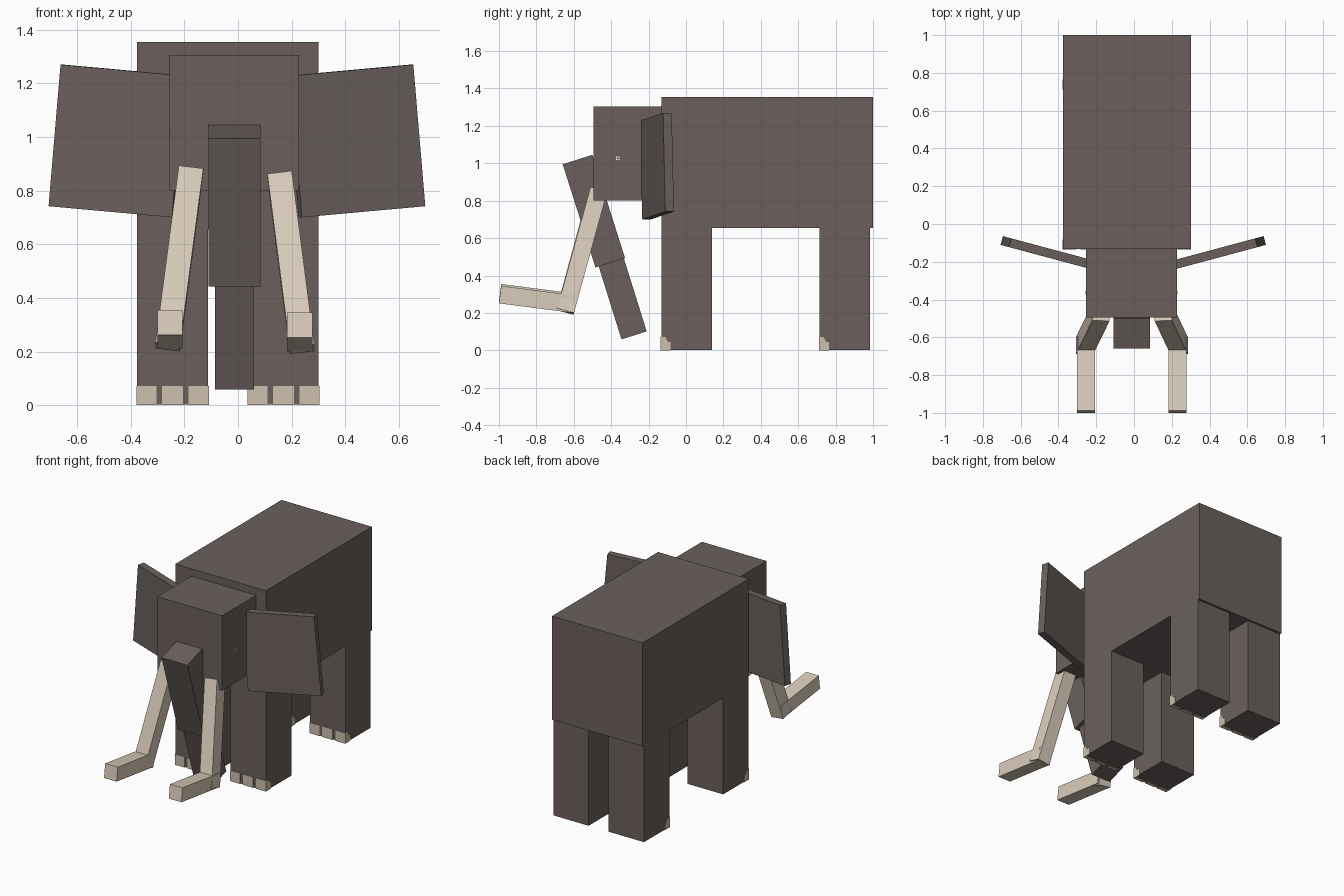
import bpy, bmesh, math
from mathutils import Matrix, Vector

if "Cube" in bpy.data.objects:
    bpy.data.objects.remove(bpy.data.objects["Cube"])


def material(name, rgb):
    m = bpy.data.materials.new(name)
    m.diffuse_color = (*rgb, 1)
    m.use_nodes = True
    m.node_tree.nodes["Principled BSDF"].inputs["Base Color"].default_value = m.diffuse_color
    return m


HIDE = material("grey hide", (0.145, 0.118, 0.110))
IVORY = material("ivory", (0.70, 0.61, 0.50))
NAIL = material("toenail", (0.61, 0.53, 0.42))
WHITE = material("eye white", (0.85, 0.83, 0.80))
PUPIL = material("pupil", (0.02, 0.02, 0.02))


def add_mesh(name, bm, mat):
    bmesh.ops.recalc_face_normals(bm, faces=bm.faces)
    me = bpy.data.meshes.new(name)
    bm.to_mesh(me)
    bm.free()
    me.materials.append(mat)
    ob = bpy.data.objects.new(name, me)
    bpy.context.collection.objects.link(ob)
    return ob


def box(name, lo, hi, mat=HIDE):
    """Box between two opposite corners."""
    lo, hi = Vector(lo), Vector(hi)
    bm = bmesh.new()
    bmesh.ops.create_cube(bm, size=1)
    bmesh.ops.scale(bm, vec=hi - lo, verts=bm.verts)
    bmesh.ops.translate(bm, vec=(lo + hi) / 2, verts=bm.verts)
    return add_mesh(name, bm, mat)


def beam(name, start, end, width, depth, mat=HIDE):
    """Square-ended bar running from start to end."""
    start, end = Vector(start), Vector(end)
    z = (end - start).normalized()
    y = z.cross(Vector((1, 0, 0))).normalized()
    x = y.cross(z)
    ob = box(name, (-width / 2, -depth / 2, 0), (width / 2, depth / 2, (end - start).length), mat)
    ob.matrix_world = Matrix.Translation(start) @ Matrix((x, y, z)).transposed().to_4x4()
    return ob


def side_plate(name, x0, x1, outline, mat):
    """Thin plate with a y-z outline, between x0 and x1."""
    bm = bmesh.new()
    face = bm.faces.new([bm.verts.new((x0, y, z)) for y, z in outline])
    new = bmesh.ops.extrude_face_region(bm, geom=[face])["geom"]
    bmesh.ops.translate(bm, vec=(x1 - x0, 0, 0),
                        verts=[v for v in new if isinstance(v, bmesh.types.BMVert)])
    return add_mesh(name, bm, mat)


# Body and head
box("body", (-0.376, -0.132, 0.655), (0.301, 1.0, 1.355))
box("head", (-0.255, -0.495, 0.80), (0.228, -0.12, 1.305))

# Legs with painted toenails on the front, sides and sole
T = 0.003
for row, y0, y1 in (("front", -0.132, 0.14), ("rear", 0.715, 0.985)):
    for side, x0, x1 in (("left", -0.376, -0.111), ("right", 0.038, 0.301)):
        tag = row + "_" + side
        box(tag + "_leg", (x0, y0, T), (x1, y1, 0.66))
        for i, (a, b) in enumerate(((0, 0.072), (0.093, 0.170), (0.191, x1 - x0))):
            box(f"{tag}_toenail_{i}", (x0 + a, y0 - T, 0), (x0 + b, y0 + T, 0.072), NAIL)
            box(f"{tag}_toe_tip_{i}", (x0 + a, y0, 0), (x0 + b, y0 + 0.022, 2 * T), NAIL)
        outline = [(y0 - T, 0), (y0 + 0.05, 0), (y0 + 0.05, 0.045), (y0 + 0.035, 0.045),
                   (y0 + 0.02, 0.072), (y0 - T, 0.072)]
        for n, x in enumerate((x0, x1)):
            side_plate(f"{tag}_side_toenail_{n}", x - 0.002, x + 0.002, outline, NAIL)

# Trunk in two overlapping lengths
beam("upper_trunk", (-0.013, -0.405, 0.468), (-0.013, -0.58, 1.02), 0.193, 0.166)
beam("lower_trunk", (-0.013, -0.2775, 0.08), (-0.013, -0.412, 0.51), 0.145, 0.141)

# Tusks: a sloping root and a forward tip
for side, x_top, x_low, x_tip, lift in (("left", -0.175, -0.262, -0.254, 0.01),
                                        ("right", 0.155, 0.239, 0.230, 0.0)):
    beam(side + "_tusk_root", (x_low, -0.645, 0.208 + lift), (x_top, -0.467, 0.856 + lift * 2),
         0.092, 0.093, IVORY)
    beam(side + "_tusk_tip", (x_tip, -0.600, 0.247 + lift), (x_tip, -0.994, 0.298 + lift),
         0.094, 0.094, IVORY)

# Ears swept back and tipped up
for side, s, x in (("left", -1, -0.448), ("right", 1, 0.440)):
    ear = box(side + "_ear", (-0.239, -0.024, -0.265), (0.239, 0.024, 0.265))
    ear.location = (x, -0.155, 0.985)
    ear.rotation_euler = (0, -s * math.radians(5), s * math.radians(15))

# Eyes
for side, x in (("left", -0.255), ("right", 0.228)):
    for part, r, t, mat in (("eye", 0.009, 0.002, WHITE), ("pupil", 0.004, 0.003, PUPIL)):
        box(f"{side}_{part}", (x - t, -0.365 - r, 1.027 - r), (x + t, -0.365 + r, 1.027 + r), mat)
